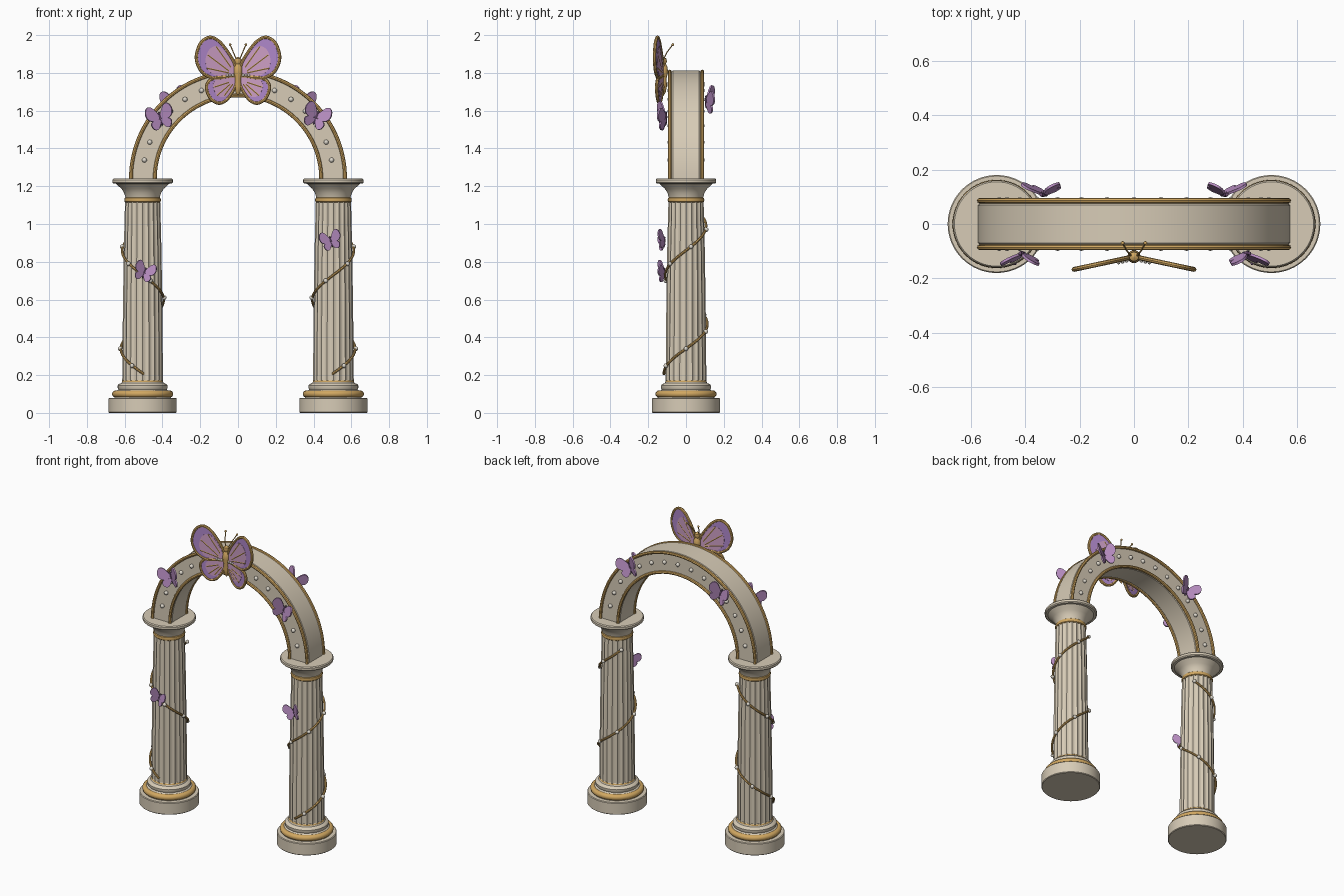
import bpy, bmesh
from math import sin, cos, pi, radians
from mathutils import Matrix, Vector

if "Cube" in bpy.data.objects:
    bpy.data.objects.remove(bpy.data.objects["Cube"])


def material(name, rgb):
    m = bpy.data.materials.new(name)
    m.use_nodes = True
    m.diffuse_color = (*rgb, 1)
    m.node_tree.nodes["Principled BSDF"].inputs["Base Color"].default_value = (*rgb, 1)
    return m


STONE = material("warm stone", (0.68, 0.60, 0.47))
GOLD = material("gold", (0.64, 0.39, 0.12))
PEARL = material("pearl", (0.72, 0.68, 0.60))
PURPLE = material("wing purple", (0.42, 0.24, 0.58))
PINK = material("wing pink", (0.60, 0.34, 0.55))
LILAC = material("small wing lilac", (0.50, 0.28, 0.56))
PLUM = material("plum", (0.16, 0.08, 0.18))


# ---------- helpers ----------
def finish(name, bm, mat, matrix=Matrix()):
    bm.transform(matrix)
    bmesh.ops.recalc_face_normals(bm, faces=bm.faces)
    mesh = bpy.data.meshes.new(name)
    bm.to_mesh(mesh)
    bm.free()
    mesh.materials.append(mat)
    ob = bpy.data.objects.new(name, mesh)
    bpy.context.collection.objects.link(ob)
    smooth(ob)
    return ob


def smooth(ob):
    bpy.ops.object.select_all(action='DESELECT')
    ob.select_set(True)
    bpy.context.view_layer.objects.active = ob
    bpy.ops.object.shade_smooth_by_angle(angle=radians(35))


def skin(bm, rings, closed=True):
    """Join rings of points into a capped tube-like surface."""
    rows = [[bm.verts.new(p) for p in ring] for ring in rings]
    n = len(rows[0])
    for a, b in zip(rows, rows[1:]):
        for i in range(n):
            bm.faces.new((a[i], a[(i + 1) % n], b[(i + 1) % n], b[i]))
    bm.faces.new(rows[0])
    bm.faces.new(rows[-1])


def lathe(name, profile, mat, matrix=Matrix(), sides=64, flutes=0, depth=0.0):
    bm = bmesh.new()
    angles = [2 * pi * i / sides for i in range(sides)]
    rings = []
    for r, z in profile:
        cut = [r - depth * abs(sin(flutes * a / 2)) for a in angles]
        rings.append([(c * cos(a), c * sin(a), z) for c, a in zip(cut, angles)])
    skin(bm, rings)
    return finish(name, bm, mat, matrix)


def tube(name, points, radius, mat, cyclic=False):
    cu = bpy.data.curves.new(name, 'CURVE')
    cu.dimensions = '3D'
    cu.bevel_depth = radius
    cu.bevel_resolution = 2
    cu.use_fill_caps = True
    sp = cu.splines.new('POLY')
    sp.points.add(len(points) - 1)
    for p, co in zip(sp.points, points):
        p.co = (*co, 1)
    sp.use_cyclic_u = cyclic
    cu.materials.append(mat)
    ob = bpy.data.objects.new(name, cu)
    bpy.context.collection.objects.link(ob)
    bpy.ops.object.select_all(action='DESELECT')
    ob.select_set(True)
    bpy.context.view_layer.objects.active = ob
    bpy.ops.object.convert(target='MESH')
    smooth(bpy.context.object)


def ring(name, x, z, major, minor):
    bpy.ops.mesh.primitive_torus_add(location=(x, 0, z), major_radius=major, minor_radius=minor,
                                     major_segments=64, minor_segments=12)
    ob = bpy.context.object
    ob.name = name
    ob.data.materials.append(GOLD)
    smooth(ob)


def beads(name, points, radius, mat):
    bm = bmesh.new()
    for p in points:
        bmesh.ops.create_uvsphere(bm, u_segments=12, v_segments=8, radius=radius,
                                  matrix=Matrix.Translation(p))
    finish(name, bm, mat)


def rounded(points, steps=5):
    """Smooth closed outline through the given points."""
    pts = [Vector(p) for p in points]
    out = []
    for i in range(len(pts)):
        a, b, c, d = (pts[(i + k - 1) % len(pts)] for k in range(4))
        for s in range(steps):
            t = s / steps
            out.append(b + 0.5 * t * (c - a + t * (2 * a - 5 * b + 4 * c - d
                                                   + t * (3 * (b - c) + d - a))))
    return out


def plate(name, outline, thick, mat, matrix):
    bm = bmesh.new()
    skin(bm, [[(p.x, y, p.y) for p in outline] for y in (-thick / 2, thick / 2)])
    finish(name, bm, mat, matrix)


# ---------- butterflies ----------
UPPER = [(.012, .02), (.025, .08), (.07, .15), (.11, .192), (.155, .208), (.2, .18),
         (.224, .12), (.22, .07), (.19, .02), (.13, -.008), (.06, 0)]
LOWER = [(.012, 0), (.06, 0), (.13, -.008), (.165, -.035), (.168, -.075), (.145, -.118),
         (.105, -.14), (.065, -.125), (.03, -.08), (.012, -.04)]
VEINS = {"upper": [((.05, .03), (.165, .115)), ((.05, .02), (.17, .045)), ((.04, .05), (.12, .16))],
         "lower": [((.05, -.03), (.13, -.055)), ((.045, -.04), (.115, -.1)), ((.03, -.04), (.075, -.1))]}
BODY = [(.002, -.1), (.012, -.085), (.019, -.05), (.017, -.01), (.024, .02), (.023, .05),
        (.014, .068), (.019, .08), (.017, .095), (.003, .104)]


def butterfly(name, place, fold, large):
    lathe(name + "_body", BODY, GOLD if large else PLUM, place, sides=16)
    for side, s in (("left", 1), ("right", -1)):
        wing = place @ Matrix.Diagonal((s, 1, 1, 1)) @ Matrix.Rotation(-fold, 4, 'Z')
        for part, points in (("upper", UPPER), ("lower", LOWER)):
            label = f"{name}_{side}_{part}"
            outline = rounded(points)
            if not large:
                plate(label + "_wing", outline, 0.025, LILAC, wing)
                continue
            plate(label + "_wing", outline, 0.008, PURPLE, wing)
            root = Vector((.04, .03 if part == "upper" else -.02))
            plate(label + "_patch", [root + (p - root) * .74 for p in outline], 0.011, PINK, wing)
            tube(label + "_rim", [wing @ Vector((p.x, 0, p.y)) for p in outline], 0.009, GOLD, True)
            for a, b in VEINS[part]:
                tube(label + "_vein", [wing @ Vector((p[0], 0, p[1])) for p in (a, b)], 0.007, GOLD)
        if large:
            feeler = [place @ Vector(p) for p in ((s * .008, 0, .09), (s * .025, .02, .13), (s * .042, .05, .17))]
            tube(f"{name}_{side}_antenna", feeler, 0.003, GOLD)
            beads(f"{name}_{side}_antenna_tip", feeler[-1:], 0.007, GOLD)
            beads(f"{name}_{side}_pearls", [wing @ Vector((x, -.009, .008)) for x in (.03, .045, .06)],
                  0.007, PEARL)


def small_butterfly(name, x, y, z, size, roll):
    turn = Matrix.Rotation(pi, 4, 'Z') if y > 0 else Matrix()
    place = (Matrix.Translation((x, y, z)) @ Matrix.Rotation(radians(-roll), 4, 'Y')
             @ turn @ Matrix.Scale(size, 4))
    butterfly(name, place, radians(30), False)


butterfly("crown_butterfly", Matrix.Translation((0, -.12, 1.78)), radians(12), True)
small_butterfly("arch_front_right_butterfly", -.41, -.108, 1.555, .37, 15)
small_butterfly("arch_front_left_butterfly", .412, -.108, 1.56, .37, -22)
small_butterfly("arch_back_right_butterfly", -.33, .108, 1.645, .37, 20)
small_butterfly("arch_back_left_butterfly", .33, .108, 1.645, .37, -20)
small_butterfly("column_right_butterfly", -.497, -.115, .74, .29, -20)
small_butterfly("column_left_butterfly", .493, -.115, .905, .29, 15)

# ---------- columns ----------
for side, s in (("left", 1), ("right", -1)):
    x = s * 0.505
    at = Matrix.Translation((x, 0, 0))
    lathe(side + "_plinth", [(.176, 0), (.18, .004), (.18, .076), (.176, .08)], STONE, at)
    ring(side + "_base_gold_ring", x, .1, .143, .019)
    lathe(side + "_base_moulding", [(.15, .08), (.15, .112), (.135, .118), (.128, .124), (.132, .132),
                                    (.132, .145), (.126, .153), (.112, .158), (.104, .175)], STONE, at)
    ring(side + "_shaft_bottom_ring", x, .165, .1, .009)
    lathe(side + "_shaft", [(.108, .16), (.105, .5), (.1, .85), (.093, 1.13)], STONE, at,
          sides=160, flutes=20, depth=.006)
    lathe(side + "_neck_gold_ring", [(.09, 1.114), (.095, 1.118), (.097, 1.127), (.095, 1.137),
                                     (.09, 1.141)], GOLD, at)
    lathe(side + "_capital", [(.088, 1.13), (.092, 1.145), (.098, 1.165), (.112, 1.187), (.132, 1.204),
                              (.14, 1.213), (.154, 1.214), (.16, 1.22), (.16, 1.234),
                              (.155, 1.24)], STONE, at)

    # vine climbing round the shaft
    def vine(z, out=0.0):
        a = 2 * pi * (z - .21) / .52
        r = .117 - .014 * (z - .21) + out
        return (x + s * r * sin(a), -r * cos(a), z)
    tube(side + "_vine", [vine(.205 + .86 * i / 90) for i in range(91)], 0.007, GOLD)
    beads(side + "_vine_pearls", [vine(.25 + .09 * i, .004) for i in range(10)], 0.012, PEARL)

# ---------- arch ----------
SPRING = 1.24


def arc(r, y, a):
    return (r * cos(a), y, SPRING + r * sin(a))


section = [(.434, -.07), (.444, -.082), (.562, -.082), (.573, -.07),
           (.573, .07), (.562, .082), (.444, .082), (.434, .07)]
bm = bmesh.new()
skin(bm, [[arc(r, y, pi * i / 64) for r, y in section] for i in range(65)])
finish("arch", bm, STONE)

for face, y in (("front", -.086), ("back", .086)):
    for edge, r in (("inner", .44), ("outer", .567)):
        tube(f"arch_{face}_{edge}_trim", [arc(r, y, pi * i / 64) for i in range(65)], 0.01, GOLD)
    beads(f"arch_{face}_pearls", [arc(.505, y, pi * i / 16) for i in range(1, 16)], 0.013, PEARL)
